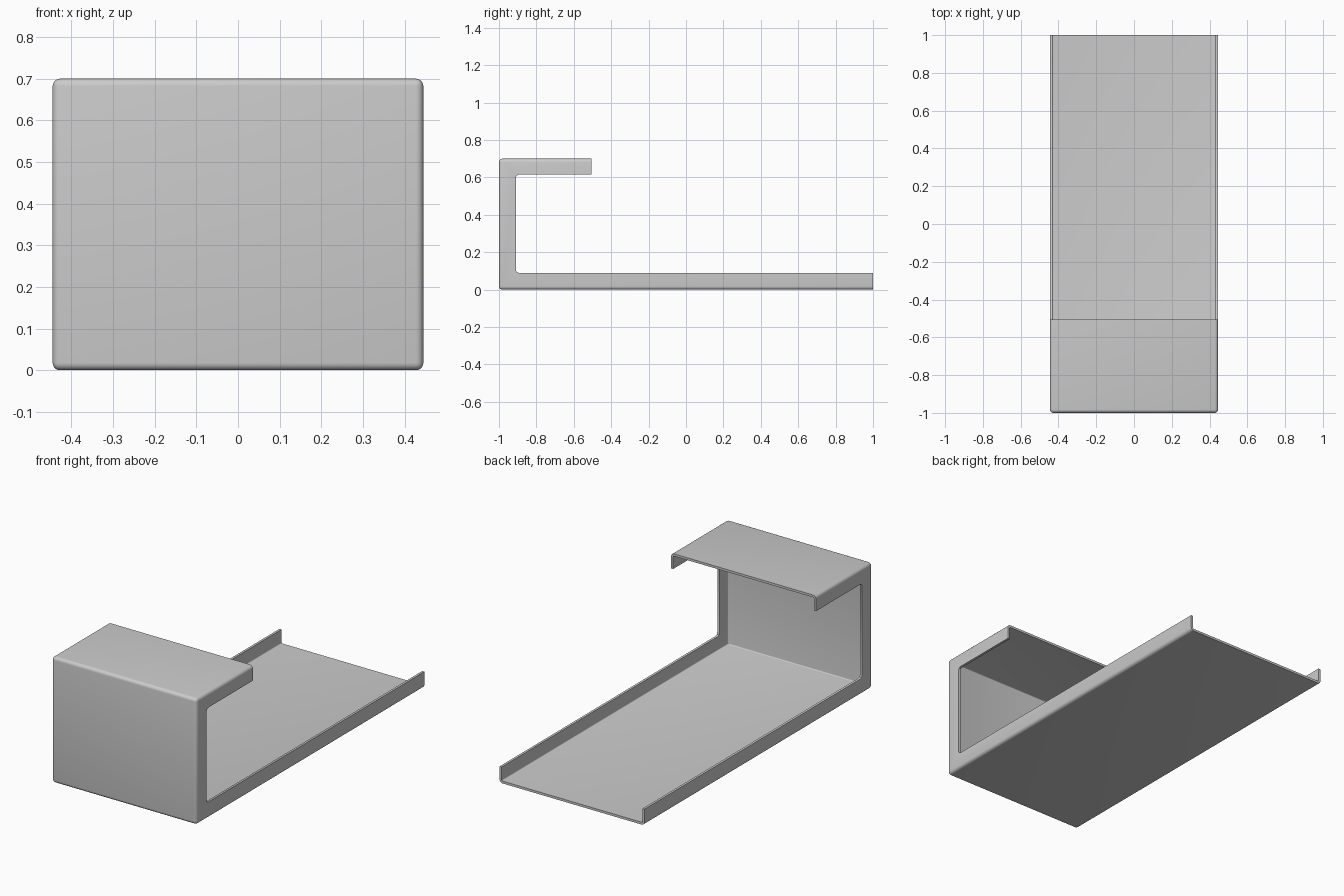
import bpy, bmesh

cube = bpy.data.objects.get("Cube")
if cube:
    bpy.data.objects.remove(cube, do_unlink=True)

# One plain grey metal finish
metal = bpy.data.materials.new("grey_metal")
metal.use_nodes = True
grey = (0.6, 0.6, 0.6, 1)
metal.diffuse_color = grey
metal.node_tree.nodes["Principled BSDF"].inputs["Base Color"].default_value = grey

HALF, HEIGHT, FLANGE, LIP, SHEET, ROUND = 0.445, 0.7, 0.09, -0.505, 0.013, 0.018

# Side outline: outer folds first, then the inner rim of the flange
outer = [(1, 0), (-1, 0), (-1, HEIGHT), (LIP, HEIGHT)]
front, low, high, r = -1 + FLANGE, FLANGE, HEIGHT - FLANGE + 0.005, 0.016
inner = [(LIP, high), (front + r, high), (front + r * 0.3, high - r * 0.3),
         (front, high - r), (front, low + r),
         (front + r * 0.3, low + r * 0.3), (front + r, low), (1, low)]

bm = bmesh.new()
sides = [[bm.verts.new((x, y, z)) for y, z in outer + inner] for x in (-HALF, HALF)]
left, right = sides[1], sides[0]

# Bottom, front and top panels, then the two C-shaped side flanges
panels = [bm.faces.new((left[i], left[i + 1], right[i + 1], right[i])) for i in range(3)]
bm.faces.new(left)
bm.faces.new(right)
bmesh.ops.recalc_face_normals(bm, faces=bm.faces)
if panels[0].normal.z > 0:
    bmesh.ops.reverse_faces(bm, faces=bm.faces)

# Round every fold
folds = [e for e in bm.edges if len(e.link_faces) == 2]
bmesh.ops.bevel(bm, geom=folds, offset=ROUND, segments=5, profile=0.5,
                affect='EDGES', clamp_overlap=True)

mesh = bpy.data.meshes.new("folded_sheet_bracket")
bm.to_mesh(mesh)
bm.free()
mesh.materials.append(metal)
bracket = bpy.data.objects.new("folded_sheet_bracket", mesh)
bpy.context.collection.objects.link(bracket)

# Give the sheet its thickness, inwards
thick = bracket.modifiers.new("sheet_thickness", 'SOLIDIFY')
thick.thickness = SHEET
thick.offset = -1
thick.use_even_offset = True

bpy.context.view_layer.objects.active = bracket
bracket.select_set(True)
bpy.ops.object.modifier_apply(modifier=thick.name)
bpy.ops.object.shade_smooth_by_angle(angle=0.6)
